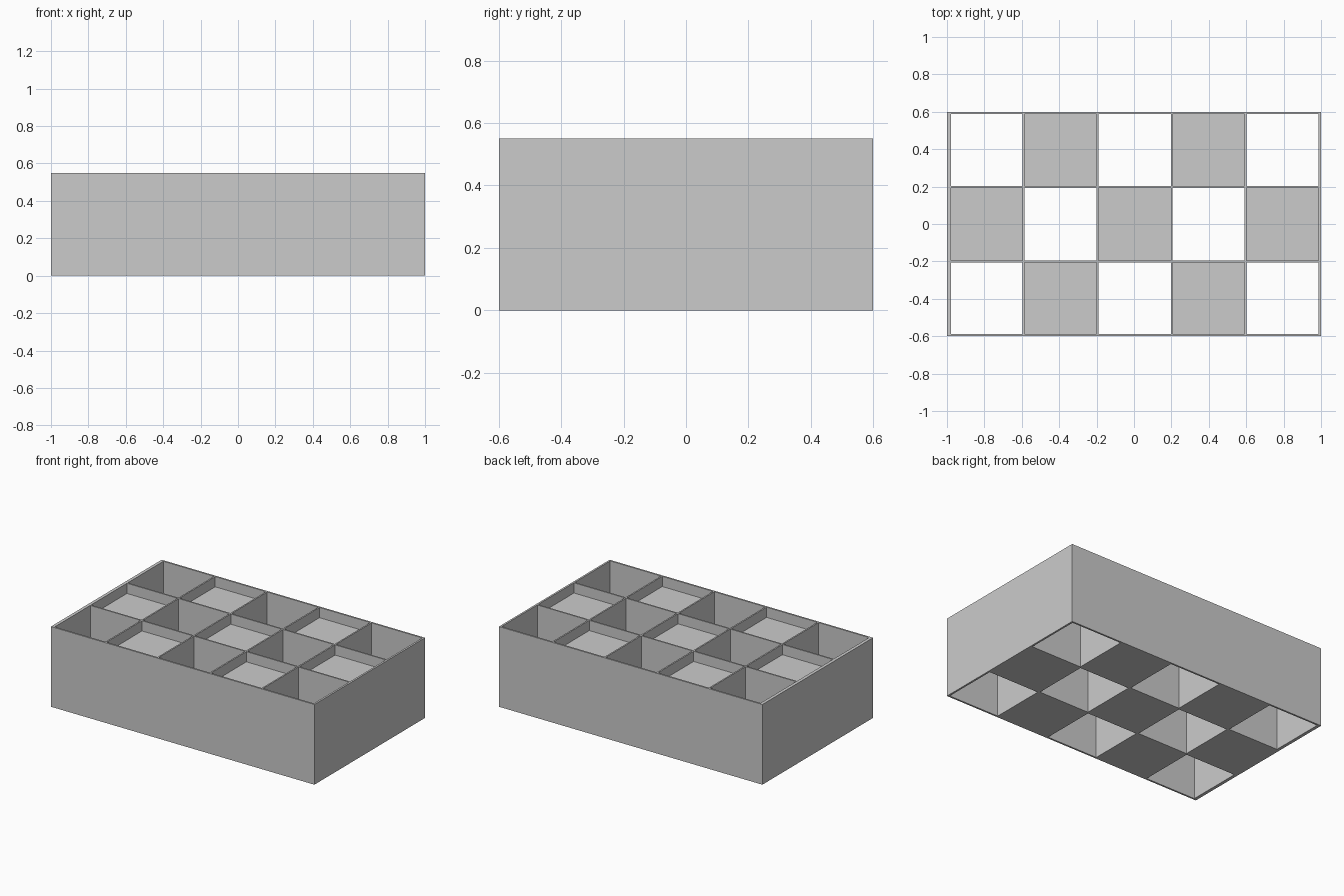
import bpy

if "Cube" in bpy.data.objects:
    bpy.data.objects.remove(bpy.data.objects["Cube"])

H = 0.55          # tray height
BLOCK_TOP = 0.48  # top of the filled cells

grey = bpy.data.materials.new("light grey")
grey.diffuse_color = (0.6, 0.6, 0.6, 1)
grey.use_nodes = True
grey.node_tree.nodes["Principled BSDF"].inputs["Base Color"].default_value = grey.diffuse_color


def box(name, x0, x1, y0, y1, z0, z1):
    bpy.ops.mesh.primitive_cube_add(
        size=1, location=((x0 + x1) / 2, (y0 + y1) / 2, (z0 + z1) / 2))
    ob = bpy.context.object
    ob.name = name
    ob.scale = (x1 - x0, y1 - y0, z1 - z0)
    bpy.ops.object.transform_apply(location=False, rotation=False, scale=True)
    ob.data.materials.append(grey)
    return ob


# wall positions as (start, end); cells lie between neighbouring walls
x_walls = [(-1, -0.978), (-0.595, -0.585), (-0.2, -0.19),
           (0.197, 0.207), (0.592, 0.602), (0.987, 1)]
y_walls = [(-0.6, -0.588), (-0.205, -0.195), (0.193, 0.203), (0.588, 0.6)]

# long walls run the full length
for i, (a, b) in enumerate(y_walls):
    kind = "outer_long_wall" if i in (0, 3) else "long_divider"
    box(f"{kind}_{i}", -1, 1, a, b, 0, H)

# cross walls fit between the long walls
for i, (a, b) in enumerate(x_walls):
    kind = "outer_end_wall" if i in (0, 5) else "cross_divider"
    for j in range(3):
        box(f"{kind}_{i}_{j}", a, b, y_walls[j][1], y_walls[j + 1][0], 0, H)

# filled cells in a checkerboard, the rest stay open right through
for i in range(5):
    for j in range(3):
        if (i + j) % 2:
            box(f"filled_cell_{i}_{j}", x_walls[i][1], x_walls[i + 1][0],
                y_walls[j][1], y_walls[j + 1][0], 0, BLOCK_TOP)
